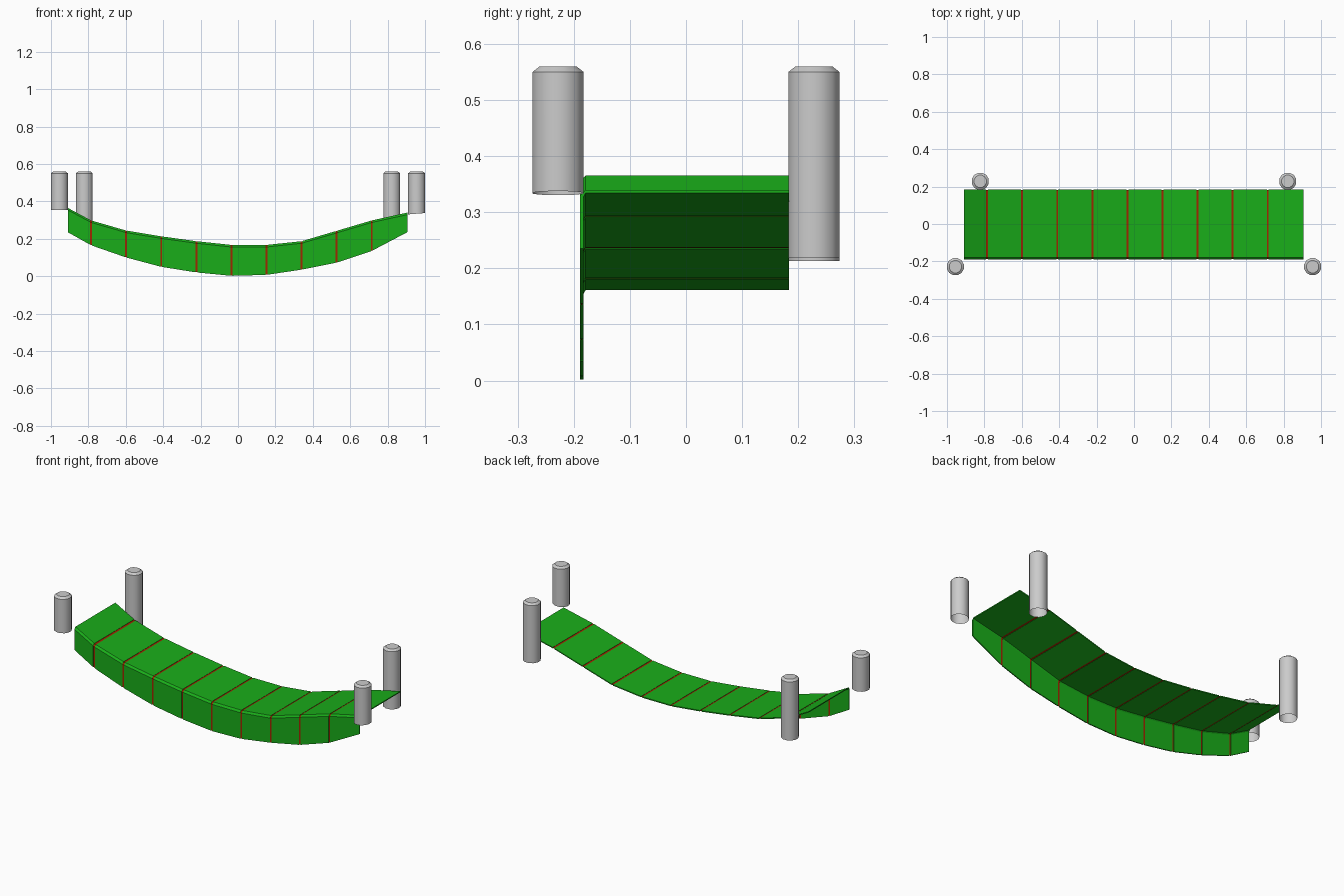
import bpy, bmesh
from math import cos, sin, pi, radians

if "Cube" in bpy.data.objects:
    bpy.data.objects.remove(bpy.data.objects["Cube"])

def material(name, rgb):
    m = bpy.data.materials.new(name)
    m.diffuse_color = (*rgb, 1)
    m.use_nodes = True
    m.node_tree.nodes["Principled BSDF"].inputs["Base Color"].default_value = m.diffuse_color
    return m

GREEN = material("green_cloth", (0.01, 0.42, 0.01))
RED = material("red_seam", (0.35, 0.02, 0.0))

def add_mesh(name, bm, mat=None):
    bmesh.ops.recalc_face_normals(bm, faces=bm.faces)
    me = bpy.data.meshes.new(name)
    bm.to_mesh(me)
    bm.free()
    ob = bpy.data.objects.new(name, me)
    bpy.context.collection.objects.link(ob)
    if mat:
        me.materials.append(mat)
    return ob

# Sagging line of the hung cloth: x, top z, bottom z of front flap
STATIONS = [(-0.91, 0.365, 0.235), (-0.785, 0.298, 0.165), (-0.598, 0.244, 0.10),
            (-0.41, 0.213, 0.05), (-0.222, 0.187, 0.02), (-0.035, 0.167, 0.002),
            (0.152, 0.167, 0.007), (0.34, 0.187, 0.035), (0.526, 0.242, 0.072),
            (0.715, 0.298, 0.135), (0.905, 0.34, 0.235)]
THICK = 0.006
GAP = 0.005

def section(st, inset=0.0):
    """L-shaped cross-section: flat top, chamfered fold, hanging flap."""
    x, top, low = st
    i, t = inset, THICK
    return [(x, 0.184 - i, top - i), (x, -0.179, top - i), (x, -0.189 + i, top - 0.011),
            (x, -0.189 + i, low + i), (x, -0.189 + t - i, low + i),
            (x, -0.189 + t - i, top - 0.011 - t / 3), (x, -0.179, top - t + i),
            (x, 0.184 - i, top - t + i)]

def between(a, b, x):
    f = (x - a[0]) / (b[0] - a[0])
    return tuple(p + (q - p) * f for p, q in zip(a, b))

def sweep(name, sections, mat):
    bm = bmesh.new()
    rings = [[bm.verts.new(p) for p in s] for s in sections]
    n = len(rings[0])
    for r, s in zip(rings, rings[1:]):
        for i in range(n):
            j = (i + 1) % n
            bm.faces.new((r[i], r[j], s[j], s[i]))
    # end caps, split along the L into quads
    for r in (rings[0], rings[-1]):
        for i in range(3):
            bm.faces.new((r[i], r[i + 1], r[6 - i], r[7 - i]))
    return add_mesh(name, bm, mat)

# Green panels separated by narrow gaps
last = len(STATIONS) - 2
for k, (a, b) in enumerate(zip(STATIONS, STATIONS[1:])):
    x0 = a[0] + (GAP if k else 0)
    x1 = b[0] - (GAP if k < last else 0)
    sweep(f"cloth_panel_{k + 1}", [section(between(a, b, x0)), section(between(a, b, x1))], GREEN)

# Red seams recessed in the gaps
for k in range(1, len(STATIONS) - 1):
    a, b, c = STATIONS[k - 1:k + 2]
    sweep(f"seam_{k}", [section(between(a, b, b[0] - GAP), 0.0015), section(b, 0.0015),
                        section(between(b, c, b[0] + GAP), 0.0015)], RED)

# Posts: 12-sided, chamfered top, open bottom cut at a slight slant
def post(name, x, y, bottom, slant=0.0, radius=0.047, top=0.56):
    bm = bmesh.new()
    rings = []
    for r, z, s in ((radius, bottom, slant), (radius, top - 0.01, 0), (radius * 0.72, top, 0)):
        ring = []
        for i in range(12):
            a = (i + 0.5) * pi / 6
            dx, dy = r * cos(a), r * sin(a)
            ring.append(bm.verts.new((x + dx, y + dy, z + s * dx)))
        rings.append(ring)
    for r, s in zip(rings, rings[1:]):
        for i in range(12):
            j = (i + 1) % 12
            bm.faces.new((r[i], r[j], s[j], s[i]))
    bm.faces.new(rings[-1])
    ob = add_mesh(name, bm)
    bpy.context.view_layer.objects.active = ob
    ob.select_set(True)
    bpy.ops.object.shade_smooth_by_angle(angle=radians(32))
    ob.select_set(False)

post("front_left_post", -0.955, -0.228, 0.355)
post("front_right_post", 0.955, -0.228, 0.334, 0.08)
post("back_left_post", -0.822, 0.228, 0.213)
post("back_right_post", 0.822, 0.228, 0.218)
